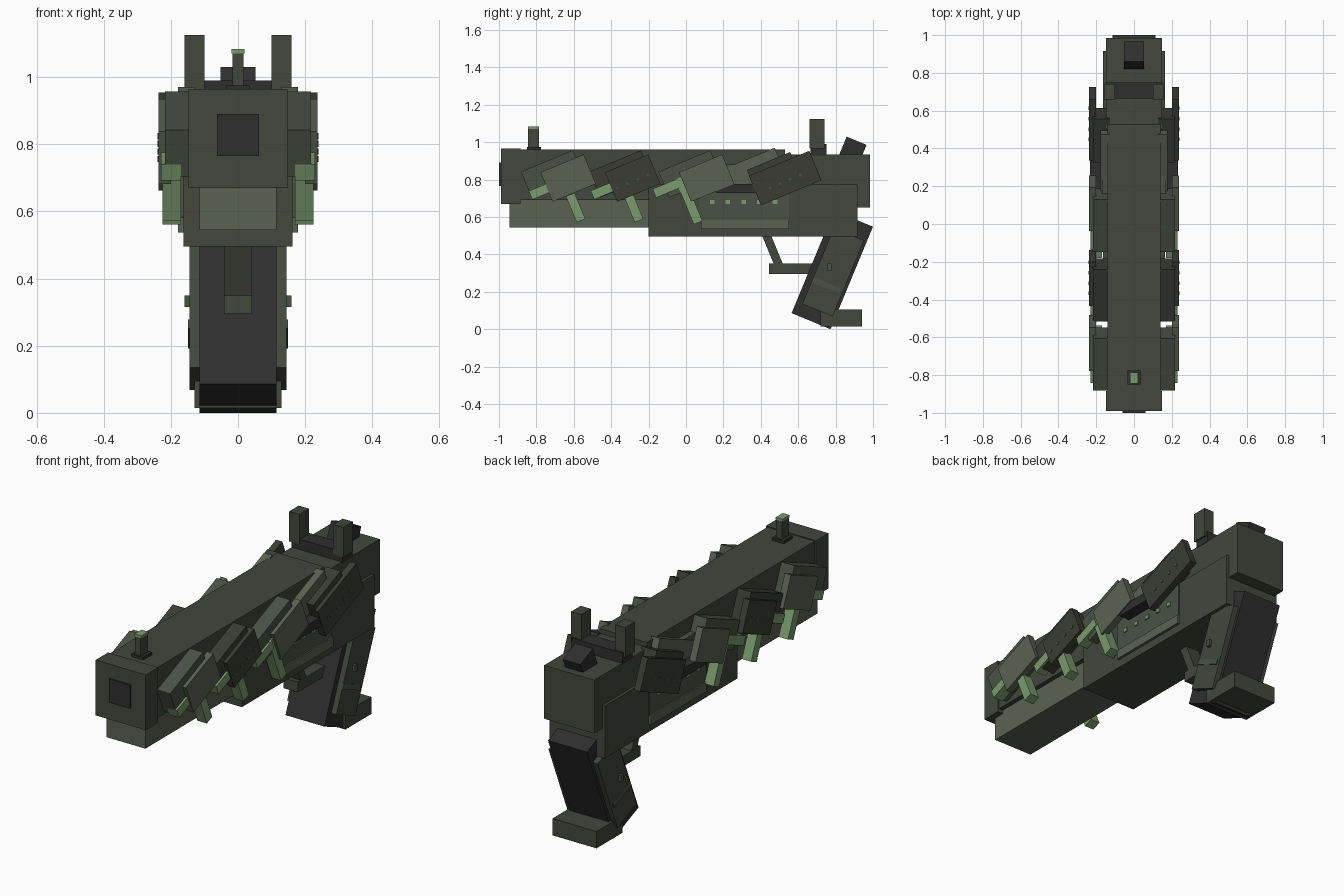
import bpy
from math import radians

cube = bpy.data.objects.get("Cube")
if cube:
    bpy.data.objects.remove(cube, do_unlink=True)

TILT = radians(22.5)


def material(name, rgb):
    m = bpy.data.materials.new(name)
    m.use_nodes = True
    m.diffuse_color = (*rgb, 1)
    m.node_tree.nodes["Principled BSDF"].inputs["Base Color"].default_value = (*rgb, 1)
    return m


olive = material("olive", (0.054, 0.064, 0.044))
light = material("light olive", (0.102, 0.122, 0.084))
mid = material("mid olive", (0.068, 0.083, 0.060))
dark = material("dark olive", (0.041, 0.046, 0.034))
black = material("charcoal", (0.028, 0.028, 0.029))
green = material("bright green", (0.195, 0.325, 0.155))


def block(name, mat, x, y, z, tilt=0):
    """Box from (low, high) ranges, tilted about its own centre."""
    bpy.ops.mesh.primitive_cube_add(
        size=1, location=[(r[0] + r[1]) / 2 for r in (x, y, z)], rotation=(tilt, 0, 0))
    ob = bpy.context.object
    ob.name = name
    ob.scale = [r[1] - r[0] for r in (x, y, z)]
    ob.data.materials.append(mat)
    return ob


def centred(name, mat, half, y, z, tilt=0):
    return block(name, mat, (-half, half), y, z, tilt)


def pair(name, mat, x, y, z, tilt=0):
    block("left_" + name, mat, x, y, z, tilt)
    block("right_" + name, mat, (-x[1], -x[0]), y, z, tilt)


def around(c, size):
    return (c - size / 2, c + size / 2)


# Slide, barrel and frame
centred("slide", olive, 0.14, (-0.95, 0.53), (0.69, 0.96))
centred("muzzle_block", olive, 0.148, (-0.99, -0.885), (0.67, 0.965))
centred("muzzle_plate", black, 0.062, (-1.0, -0.98), (0.765, 0.89))
centred("under_barrel", light, 0.115, (-0.945, -0.1), (0.545, 0.72))
centred("frame", olive, 0.163, (-0.2, 0.917), (0.495, 0.775))
centred("rear_block", olive, 0.148, (0.5, 0.985), (0.65, 0.935))

# Sights and hammer
centred("front_sight_base", black, 0.035, (-0.85, -0.775), (0.95, 0.975))
centred("front_sight_post", olive, 0.017, (-0.845, -0.785), (0.97, 1.07))
centred("front_sight_tip", green, 0.02, (-0.845, -0.785), (1.07, 1.083))
centred("rear_sight_base", black, 0.15, (0.665, 0.75), (0.93, 0.99))
pair("rear_sight_post", olive, (0.10, 0.16), (0.66, 0.74), (0.965, 1.125))
centred("hammer", black, 0.052, around(0.874, 0.115), around(0.915, 0.2), -TILT)

# Grip, grip panels and base
centred("grip", black, 0.115, around(0.782, 0.225), around(0.317, 0.593), -TILT)
pair("grip_panel", olive, (0.10, 0.145), around(0.787, 0.175), around(0.305, 0.44), -TILT)
pair("grip_button", mid, (0.14, 0.16), (0.757, 0.778), (0.315, 0.35))
pair("grip_inlay", mid, (0.143, 0.149), around(0.75, 0.16), around(0.235, 0.028), -TILT)
centred("grip_base", olive, 0.13, (0.72, 0.94), (0.015, 0.105))

# Trigger guard
centred("guard_bar", olive, 0.042, (0.445, 0.70), (0.295, 0.35))
centred("guard_strut", olive, 0.04, around(0.46, 0.045), around(0.43, 0.24), TILT)

# Side panels with ledge, lamps and lever
pair("side_panel", mid, (0.12, 0.17), (0.07, 0.55), (0.58, 0.88))
pair("side_ledge", light, (0.12, 0.178), (0.08, 0.55), (0.537, 0.585))
pair("side_lever", black, (0.16, 0.232), (0.163, 0.463), (0.728, 0.777))
for i in range(5):
    pair(f"lamp_{i + 1}", green, (0.165, 0.176), around(0.14 + 0.084 * i, 0.025), around(0.68, 0.022))

# Overlapping tilted scales: name, colour, inner centre y, inner length, outer centre y, length
scales = [
    ("front_scale", light, mid, -0.715, 0.30, -0.63, 0.25),
    ("second_scale", dark, dark, -0.35, 0.30, -0.285, 0.25),
    ("third_scale", light, mid, 0.02, 0.30, 0.11, 0.25),
    ("rear_scale", dark, dark, 0.47, 0.25, 0.53, 0.35),
]
for name, outer, inner, yi, li, yo, lo in scales:
    pair(name + "_backing", inner, (0.13, 0.217), around(yi, li), around(0.83, 0.15), TILT)
    pair(name + "_plate", outer, (0.20, 0.237), around(yo, lo), around(0.808, 0.17), TILT)
pair("filler_plate", light, (0.13, 0.178), around(0.34, 0.34), around(0.85, 0.12), TILT)

# Rivets along the dark scales
for c in (-0.285, 0.53):
    for i in range(4):
        d = (i - 1.5) * 0.055
        pair("rivet", mid, (0.23, 0.24), around(c + d, 0.014), around(0.79 + d * 0.41, 0.014), TILT)

# Glowing tabs in front of scales and spikes beneath them
for y, z, length in ((-0.785, 0.735, 0.10), (-0.445, 0.74, 0.12), (-0.10, 0.755, 0.15)):
    pair("glow_tab", green, (0.17, 0.229), around(y, length), around(z, 0.05), TILT)
for y, z, length in ((-0.59, 0.65, 0.15), (-0.28, 0.65, 0.15), (0.015, 0.69, 0.26)):
    pair("glow_spike", green, (0.17, 0.225), around(y, 0.05), around(z, length), TILT)
